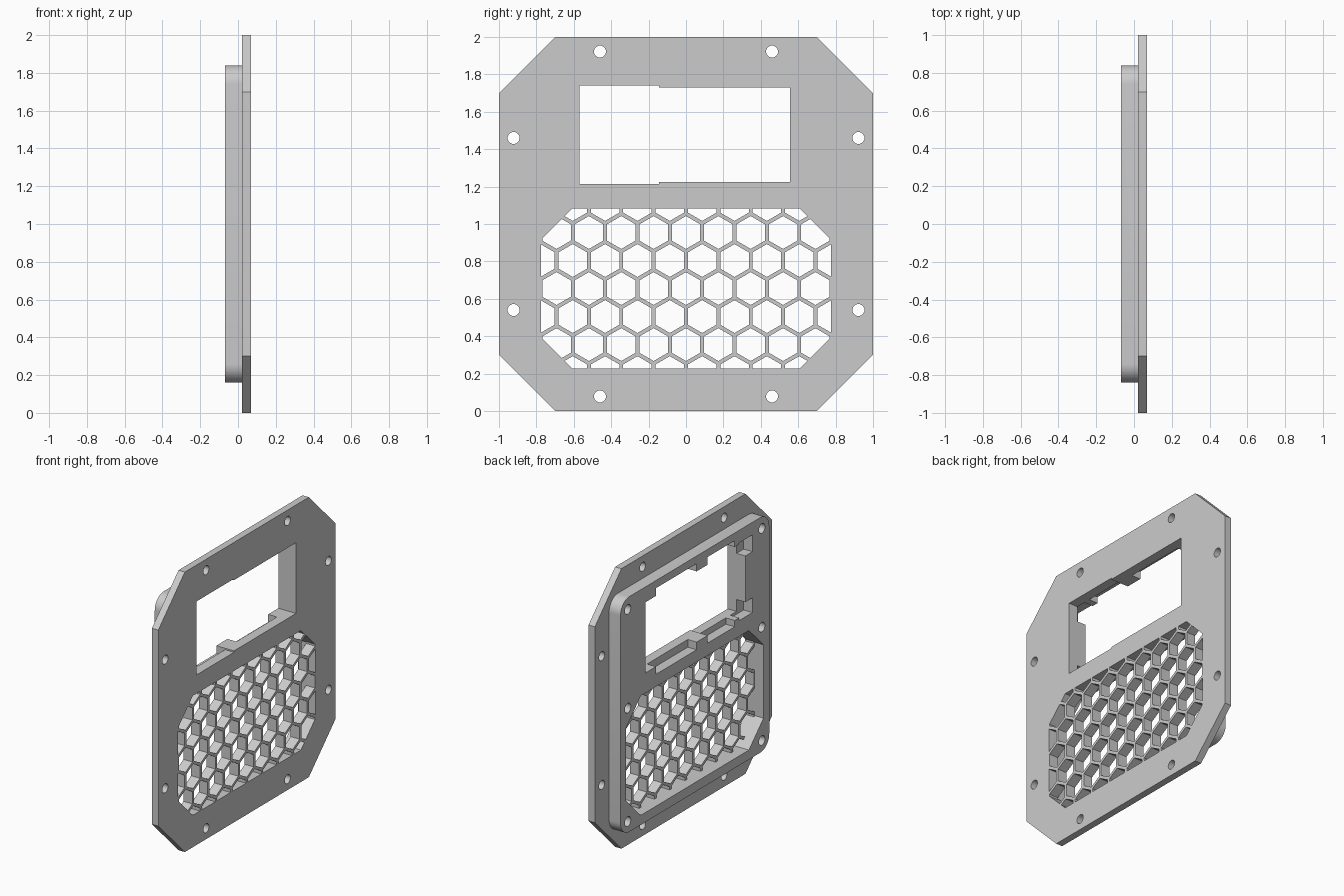
import bpy, bmesh, math

cube = bpy.data.objects.get("Cube")
if cube:
    bpy.data.objects.remove(cube, do_unlink=True)

FRONT, STEP, BACK = 0.07, 0.02, -0.07   # x levels of the panel
GRILLE_BACK = 0.0
OVER = 0.05                             # how far cutters overshoot


def prisms(name, profiles, x0, x1):
    """One object holding each (y, z) profile extruded from x0 to x1."""
    bm = bmesh.new()
    for profile in profiles:
        face = bm.faces.new([bm.verts.new((x0, y, z)) for y, z in profile])
        out = bmesh.ops.extrude_face_region(bm, geom=[face])
        verts = [v for v in out["geom"] if isinstance(v, bmesh.types.BMVert)]
        bmesh.ops.translate(bm, vec=(x1 - x0, 0, 0), verts=verts)
    bmesh.ops.recalc_face_normals(bm, faces=bm.faces)
    mesh = bpy.data.meshes.new(name)
    bm.to_mesh(mesh)
    bm.free()
    obj = bpy.data.objects.new(name, mesh)
    bpy.context.collection.objects.link(obj)
    return obj


def combine(target, other, operation):
    """Apply a boolean and remove the helper."""
    other.hide_render = True
    mod = target.modifiers.new(operation.lower(), 'BOOLEAN')
    mod.operation, mod.solver, mod.object = operation, 'EXACT', other
    bpy.context.view_layer.update()
    graph = bpy.context.evaluated_depsgraph_get()
    mesh = bpy.data.meshes.new_from_object(target.evaluated_get(graph))
    target.modifiers.clear()
    target.data = mesh
    bpy.data.objects.remove(other, do_unlink=True)


def rect(y0, y1, z0, z1):
    return [(y0, z0), (y1, z0), (y1, z1), (y0, z1)]


def ring(y, z, r, n, start=0.0):
    return [(y + r * math.cos(start + math.tau * i / n),
             z + r * math.sin(start + math.tau * i / n)) for i in range(n)]


def chamfered(hy, hz, c, zc):
    """Rectangle with cut corners, centred at height zc."""
    half = [(hy, c - hz), (hy, hz - c), (hy - c, hz), (c - hy, hz)]
    return [(y, zc + z) for y, z in half + [(-y, -z) for y, z in half]]


def rounded(h, r, zc, n=10):
    """Square with rounded corners."""
    pts = []
    for k, (sy, sz) in enumerate([(1, 1), (-1, 1), (-1, -1), (1, -1)]):
        for i in range(n + 1):
            a = (k + i / n) * math.pi / 2
            pts.append((sy * (h - r) + r * math.cos(a),
                        zc + sz * (h - r) + r * math.sin(a)))
    return pts


# Flange plate with the raised block behind it
panel = prisms("panel", [chamfered(1, 1, 0.3, 1)], STEP, FRONT)
combine(panel, prisms("block", [rounded(0.84, 0.1, 1)], BACK, STEP + 0.02), 'UNION')

# Through holes round the flange
spots = [(sy * y, 1 + sz * z) for y, z in [(0.46, 0.922), (0.922, 0.46)]
         for sy in (-1, 1) for sz in (-1, 1)]
combine(panel, prisms("flange_holes", [ring(y, z, 0.032, 24) for y, z in spots],
                      BACK - OVER, FRONT + OVER), 'DIFFERENCE')

# Blind screw holes in the block
spots = [(s * 0.757, z) for s in (-1, 1) for z in (0.24, 1.05, 1.755)]
combine(panel, prisms("screw_holes", [ring(y, z, 0.034, 24) for y, z in spots],
                      BACK - OVER, STEP), 'DIFFERENCE')

# Stepped window right through the panel
window = [(-0.57, 1.215), (-0.145, 1.215), (-0.145, 1.225), (0.555, 1.225),
          (0.555, 1.73), (-0.145, 1.73), (-0.145, 1.74), (-0.57, 1.74)]
combine(panel, prisms("window", [window], BACK - OVER, FRONT + OVER), 'DIFFERENCE')

# Shallow clip pockets round the window, from the back
for y0, y1, z0, z1 in [(-0.02, 0.44, 1.17, 1.785), (-0.45, -0.145, 1.17, 1.785),
                       (-0.65, -0.5, 1.195, 1.3), (-0.65, -0.5, 1.63, 1.75)]:
    combine(panel, prisms("pocket", [rect(y0, y1, z0, z1)], BACK - OVER, GRILLE_BACK),
            'DIFFERENCE')

# Recess behind the grille
opening = chamfered(0.775, 0.427, 0.165, 0.655)
combine(panel, prisms("grille_recess", [opening], BACK - OVER, GRILLE_BACK), 'DIFFERENCE')

# Honeycomb cells, trimmed to the opening
PITCH, WALL = 0.173, 0.021
radius = (PITCH - WALL) / math.sqrt(3)
cells = []
for row in range(-3, 4):
    for col in range(-5, 6):
        y = (col + 0.5 * (row % 2)) * PITCH
        z = 0.655 + row * PITCH * math.sqrt(3) / 2
        cells.append(ring(y, z, radius, 6, math.pi / 6))
honeycomb = prisms("honeycomb", cells, GRILLE_BACK - 0.03, FRONT + OVER)
combine(honeycomb, prisms("trim", [opening], BACK - OVER, FRONT + 2 * OVER), 'INTERSECT')
combine(panel, honeycomb, 'DIFFERENCE')

# Single grey material
grey = bpy.data.materials.new("plain grey")
grey.use_nodes = True
colour = (0.6, 0.6, 0.6, 1)
grey.diffuse_color = colour
grey.node_tree.nodes["Principled BSDF"].inputs["Base Color"].default_value = colour
panel.data.materials.clear()
panel.data.materials.append(grey)
for poly in panel.data.polygons:
    poly.material_index = 0

bpy.ops.object.select_all(action='DESELECT')
panel.select_set(True)
bpy.context.view_layer.objects.active = panel
bpy.ops.object.shade_smooth_by_angle(angle=math.radians(25))
